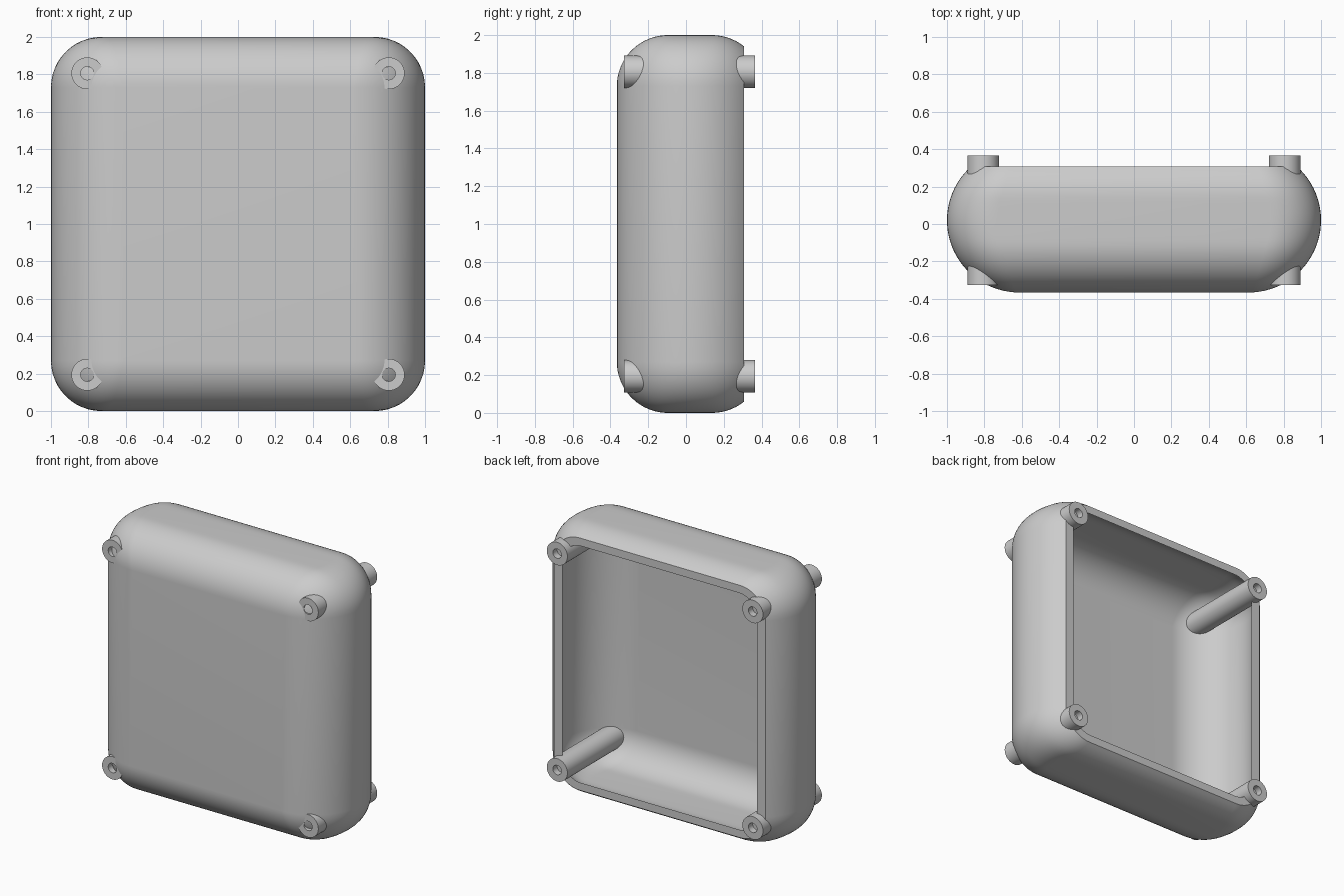
import bpy, bmesh, math
from mathutils import Matrix

if "Cube" in bpy.data.objects:
    bpy.data.objects.remove(bpy.data.objects["Cube"], do_unlink=True)

FRONT, RIM, BACK = -0.366, 0.308, 0.366
SIDE_R, EDGE_R, WALL = 0.386, 0.27, 0.042

grey = bpy.data.materials.new("plain_grey")
grey.use_nodes = True
grey.diffuse_color = (0.6, 0.6, 0.6, 1)
grey.node_tree.nodes["Principled BSDF"].inputs["Base Color"].default_value = (0.6, 0.6, 0.6, 1)


def finish(bm, name, angle):
    bmesh.ops.remove_doubles(bm, verts=bm.verts, dist=0.0005)
    bmesh.ops.recalc_face_normals(bm, faces=bm.faces)
    mesh = bpy.data.meshes.new(name)
    bm.to_mesh(mesh)
    bm.free()
    mesh.materials.append(grey)
    obj = bpy.data.objects.new(name, mesh)
    bpy.context.collection.objects.link(obj)
    bpy.ops.object.select_all(action="DESELECT")
    obj.select_set(True)
    bpy.context.view_layer.objects.active = obj
    bpy.ops.object.shade_smooth_by_angle(angle=math.radians(angle))
    return obj


def arc(radius, dy):
    return math.sqrt(max(radius * radius - dy * dy, 0))


def outline(bm, y, inset):
    """Rounded rectangle section of the case at depth y."""
    front_c, back_c = FRONT + EDGE_R, 0.138
    dy = min(y - front_c, 0) + max(y - back_c, 0)
    corner = arc(EDGE_R - inset, dy)
    hx = 1 - SIDE_R + arc(SIDE_R - inset, y - FRONT - SIDE_R)
    hz = 1 - EDGE_R + corner
    loop = []
    for q, (sx, sz) in enumerate(((1, 1), (-1, 1), (-1, -1), (1, -1))):
        for i in range(13):
            a = (q + i / 12) * math.pi / 2
            loop.append(bm.verts.new((sx * (hx - corner) + corner * math.cos(a), y,
                                      1 + sz * (hz - corner) + corner * math.sin(a))))
    return loop


def skin(bm, a, b):
    for i in range(len(a)):
        j = (i + 1) % len(a)
        bm.faces.new((a[i], a[j], b[j], b[i]))


def shell(bm, inset):
    """Surface from the front panel to the open rim; returns the rim loop."""
    r, steps = SIDE_R - inset, 32
    end = math.asin((RIM - FRONT - SIDE_R) / r)
    loops = []
    for i in range(steps + 1):
        t = -math.pi / 2 + (end + math.pi / 2) * i / steps
        loops.append(outline(bm, FRONT + SIDE_R + r * math.sin(t), inset))
    for a, b in zip(loops, loops[1:]):
        skin(bm, a, b)
    # front panel: one flat rectangle
    bm.faces.new([loops[0][q * 13] for q in range(4)])
    return loops[-1]


# Hollow case, open at the back
bm = bmesh.new()
skin(bm, shell(bm, 0), shell(bm, WALL))
finish(bm, "case_shell", 35)

# Corner posts with a blind screw hole at each end
PROFILE = ((0, -0.277), (0.035, -0.277), (0.035, -0.327), (0.085, -0.327),
           (0.085, BACK), (0.035, BACK), (0.035, 0.316), (0, 0.316))
for side, x in (("left", 0.806), ("right", -0.806)):
    for level, z in (("upper", 1.806), ("lower", 0.194)):
        bm = bmesh.new()
        verts = [bm.verts.new((r, y, 0)) for r, y in PROFILE]
        edges = [bm.edges.new(pair) for pair in zip(verts, verts[1:])]
        bmesh.ops.spin(bm, geom=verts + edges, cent=(0, 0, 0), axis=(0, 1, 0),
                       angle=math.tau, steps=40)
        bmesh.ops.transform(bm, matrix=Matrix.Translation((x, 0, z)), verts=bm.verts)
        finish(bm, f"{level}_{side}_post", 40)
